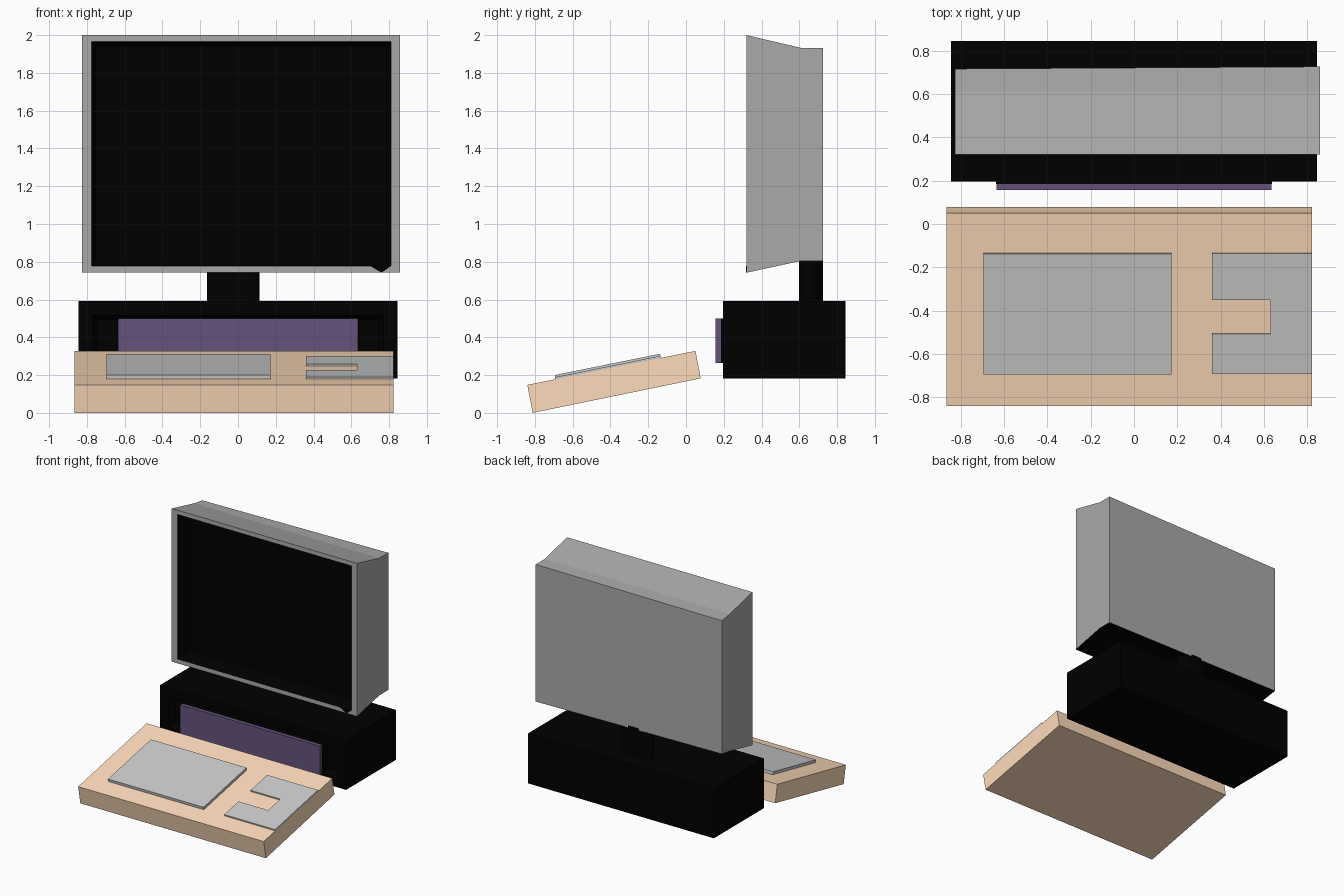
import bpy, bmesh, math
from mathutils import Vector

if "Cube" in bpy.data.objects:
    bpy.data.objects.remove(bpy.data.objects["Cube"])


def material(name, rgb):
    m = bpy.data.materials.new(name)
    m.diffuse_color = (*rgb, 1)
    m.use_nodes = True
    m.node_tree.nodes["Principled BSDF"].inputs["Base Color"].default_value = m.diffuse_color
    return m


BLACK = material("black", (0, 0, 0))
WOOD = material("tan", (1.0, 0.72, 0.5))
PURPLE = material("purple", (0.13, 0.085, 0.2))
CASING = material("casing_grey", (0.4, 0.4, 0.4))
PAD = material("pad_grey", (0.58, 0.58, 0.58))


def prism(points, direction):
    """Closed bmesh: polygon swept along a vector."""
    bm = bmesh.new()
    face = bm.faces.new([bm.verts.new(p) for p in points])
    ext = bmesh.ops.extrude_face_region(bm, geom=[face], use_keep_orig=True)
    moved = [v for v in ext["geom"] if isinstance(v, bmesh.types.BMVert)]
    bmesh.ops.translate(bm, verts=moved, vec=Vector(direction))
    bmesh.ops.recalc_face_normals(bm, faces=bm.faces[:])
    return bm


def finish(name, bm, *mats):
    me = bpy.data.meshes.new(name)
    bm.to_mesh(me)
    bm.free()
    for m in mats:
        me.materials.append(m)
    ob = bpy.data.objects.new(name, me)
    bpy.context.collection.objects.link(ob)
    return ob


def box_mesh(x0, x1, y0, y1, z0, z1):
    return prism([(x0, y0, z0), (x1, y0, z0), (x1, y1, z0), (x0, y1, z0)],
                 (0, 0, z1 - z0))


def front_face(bm):
    bm.normal_update()
    return next(f for f in bm.faces if f.normal.y < -0.9)


def inset(bm, face, thickness, depth=0.0):
    return bmesh.ops.inset_individual(bm, faces=[face], thickness=thickness,
                                      depth=depth, use_even_offset=True)["faces"]


# monitor casing: side profile swept across x, back slightly skewed
profile = [(0.32, 0.742), (0.61, 0.805), (0.716, 0.805),
           (0.716, 1.932), (0.61, 1.932), (0.32, 2.0)]
bm = prism([(-0.827, y, z) for y, z in profile], (1.685, 0, 0))
for v in bm.verts:
    if v.co.y > 0.7:
        if v.co.x > 0:
            v.co.y += 0.01
        else:
            v.co.z += 0.016 if v.co.z < 1 else -0.016
bm.normal_update()
for f in bm.faces:
    if f.normal.z < -0.1 and f.calc_center_median().z < 1:
        f.material_index = 1

# recessed screen
screen = front_face(bm)
inset(bm, screen, 0.035)
for v in screen.verts:
    v.co.x = 0.0175 + math.copysign(0.7925, v.co.x)
screen.material_index = 1
for f in inset(bm, screen, 0.022, -0.14):
    f.material_index = 1
finish("monitor", bm, CASING, BLACK)

# small dark notch on the lower bezel
finish("bezel_notch", prism([(0.70, 0.318, 0.778), (0.76, 0.318, 0.742),
                             (0.81, 0.318, 0.778)], (0, 0.004, 0)), BLACK)

# oval neck
bpy.ops.mesh.primitive_cylinder_add(vertices=32, radius=1, depth=0.26,
                                    location=(-0.025, 0.662, 0.70))
neck = bpy.context.object
neck.name = "neck"
neck.scale = (0.14, 0.063, 1)
bpy.ops.object.transform_apply(location=False, rotation=False, scale=True)
bpy.ops.object.shade_smooth_by_angle()
neck.data.materials.append(BLACK)

# base unit: dished front, raised front panel
bm = box_mesh(-0.845, 0.845, 0.197, 0.845, 0.182, 0.592)
front = front_face(bm)
inset(bm, front, 0.075)
inset(bm, front, 0.025, -0.05)
finish("base_unit", bm, BLACK)
finish("panel_collar", box_mesh(-0.637, 0.637, 0.185, 0.25, 0.265, 0.5), BLACK)
finish("front_panel", box_mesh(-0.635, 0.635, 0.157, 0.187, 0.265, 0.5), PURPLE)

# tilted keyboard slab
slab = [(-0.84, 0.148), (-0.812, 0.0), (0.078, 0.183), (0.05, 0.328)]
finish("keyboard_body", prism([(-0.865, y, z) for y, z in slab], (1.687, 0, 0)), WOOD)


# key pads lie on the sloping top of the slab
def key_pad(name, outline, height):
    slope = (0.328 - 0.148) / 0.89
    pts = [(x, y, 0.148 + (y + 0.84) * slope - 0.004) for x, y in outline]
    finish(name, prism(pts, (0, -slope * height, height + 0.004)), PAD)


key_pad("main_keys", [(-0.695, -0.69), (0.173, -0.69),
                      (0.173, -0.133), (-0.695, -0.133)], 0.022)
key_pad("side_keys", [(0.36, -0.69), (0.822, -0.69), (0.822, -0.133), (0.36, -0.133),
                      (0.36, -0.348), (0.63, -0.348), (0.63, -0.505), (0.36, -0.505)], 0.011)
